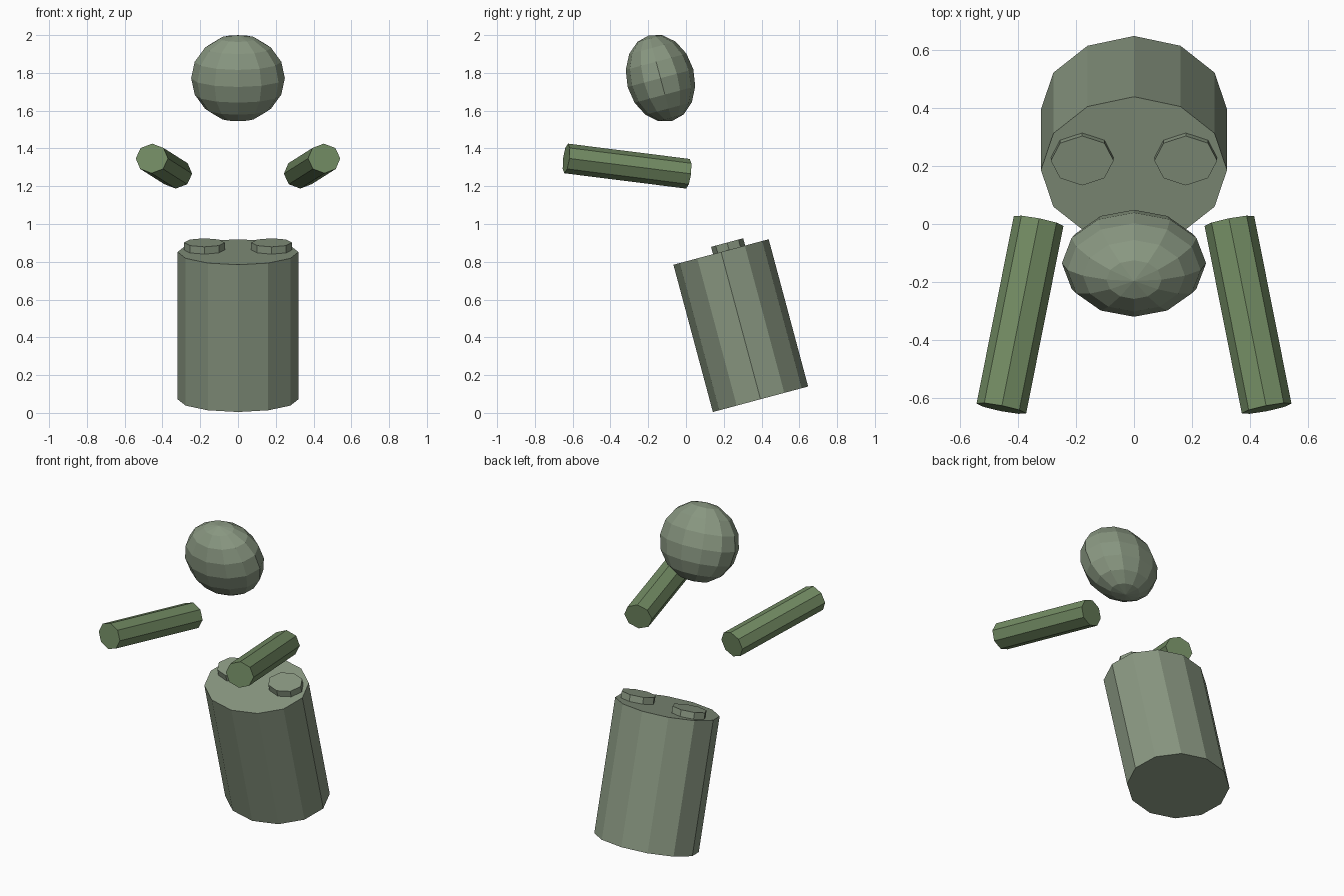
import bpy
from math import radians
from mathutils import Vector, Matrix

if "Cube" in bpy.data.objects:
    bpy.data.objects.remove(bpy.data.objects["Cube"])


def material(name, rgb):
    m = bpy.data.materials.new(name)
    m.diffuse_color = (*rgb, 1)
    m.use_nodes = True
    m.node_tree.nodes["Principled BSDF"].inputs["Base Color"].default_value = m.diffuse_color
    return m


pale = material("pale_green", (0.25, 0.31, 0.22))
leaf = material("leaf_green", (0.17, 0.26, 0.125))
tilt = Matrix.Rotation(radians(15), 4, 'X')


def finish(name, mat, matrix):
    ob = bpy.context.object
    ob.name = name
    ob.data.materials.append(mat)
    ob.data.transform(matrix)
    return ob


def drum(name, mat, sides, centre, size, rot):
    # flat-sided elliptical cylinder: size = (x radius, y radius, height)
    bpy.ops.mesh.primitive_cylinder_add(vertices=sides, radius=1, depth=1)
    return finish(name, mat, Matrix.Translation(centre) @ rot @ Matrix.Diagonal((*size, 1)))


# Leaning body
body_centre = Vector((0, 0.29, 0.462))
drum("body", pale, 12, body_centre, (0.32, 0.261, 0.807), tilt)

# Faceted head, leaning with the body
bpy.ops.mesh.primitive_uv_sphere_add(segments=12, ring_count=8, radius=1)
finish("head", pale, Matrix.Translation((0, -0.135, 1.772)) @ tilt
       @ Matrix.Diagonal((0.248, 0.18, 0.235, 1)))

for side, label in ((-1, "left"), (1, "right")):
    # Low pads on top of the body
    pad = body_centre + tilt @ Vector((side * 0.178, 0.044, 0.4135))
    drum(label + "_pad", pale, 8, pad, (0.108, 0.088, 0.06), tilt)

    # Arms reaching forward, slightly up and outward
    back = Vector((side * 0.328, 0.01, 1.266))
    front = Vector((side * 0.456, -0.634, 1.347))
    axis = front - back
    z = axis.normalized()
    x = Vector((0, 0, 1)).cross(z).normalized()
    y = z.cross(x)
    rot = Matrix((x, y, z)).transposed().to_4x4()
    drum(label + "_arm", leaf, 8, (back + front) / 2, (0.087, 0.079, axis.length), rot)
